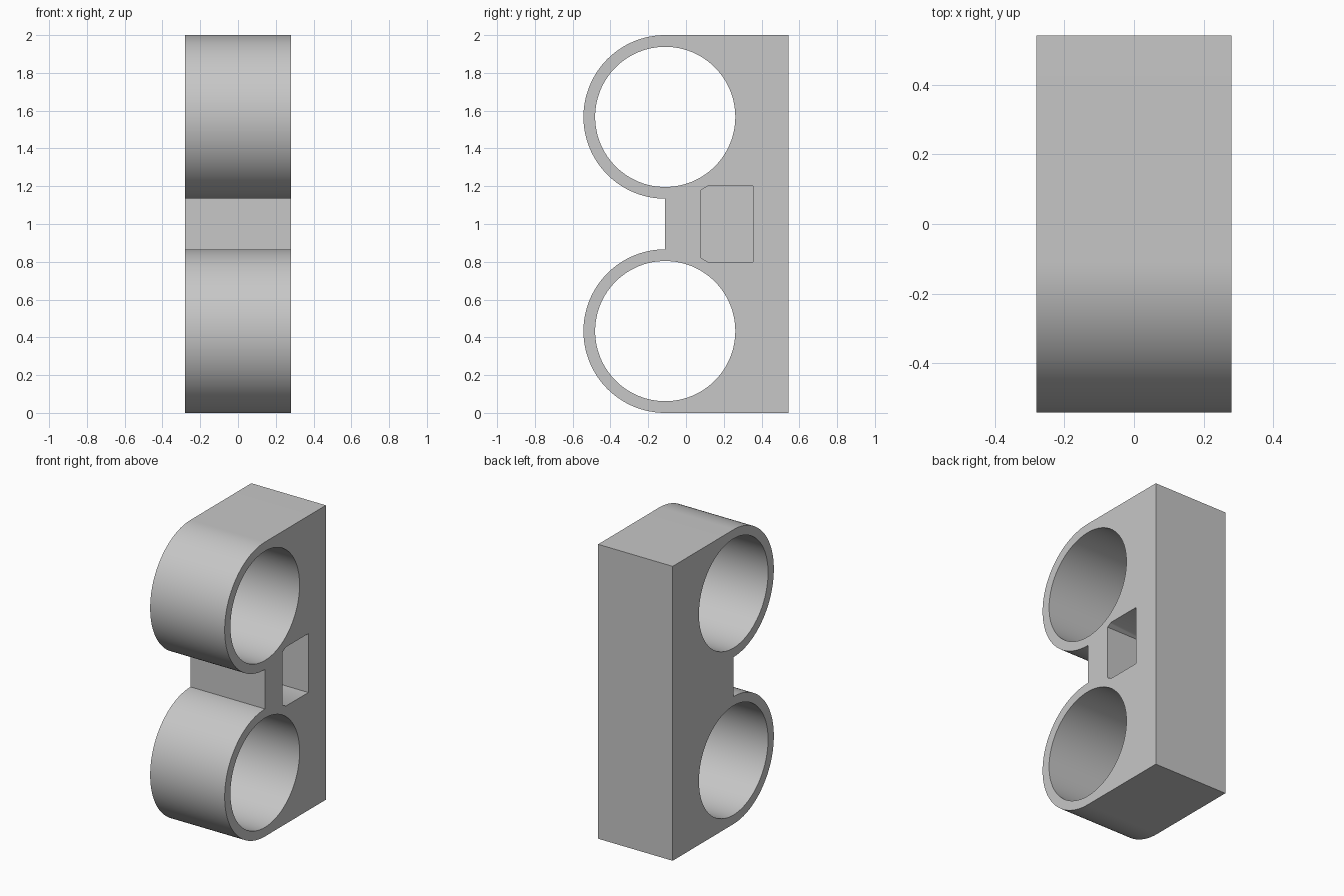
import bpy, bmesh
from math import sin, cos, pi, radians

if "Cube" in bpy.data.objects:
    bpy.data.objects.remove(bpy.data.objects["Cube"], do_unlink=True)

HALF = 0.28              # half width of the whole bracket
RING_Y = -0.11           # ring axis depth
OUTER, BORE = 0.433, 0.371
BACK = 0.543
LOW, HIGH = OUTER, 2 - OUTER
STEPS = 64

grey = bpy.data.materials.new("plain grey")
grey.use_nodes = True
colour = (0.57, 0.57, 0.57, 1)
grey.diffuse_color = colour
grey.node_tree.nodes["Principled BSDF"].inputs["Base Color"].default_value = colour


def arc(z, radius, start, end, steps):
    """Points (y, z) around a ring axis."""
    turns = [start + (end - start) * i / steps for i in range(steps + 1)]
    return [(RING_Y + radius * cos(a), z + radius * sin(a)) for a in turns]


def extrude(name, profile, x0, x1):
    """Solid with a (y, z) profile running from x0 to x1."""
    bm = bmesh.new()
    face = bm.faces.new([bm.verts.new((x0, y, z)) for y, z in profile])
    moved = bmesh.ops.extrude_face_region(bm, geom=[face])["geom"]
    verts = [v for v in moved if isinstance(v, bmesh.types.BMVert)]
    bmesh.ops.translate(bm, verts=verts, vec=(x1 - x0, 0, 0))
    bmesh.ops.recalc_face_normals(bm, faces=bm.faces)
    mesh = bpy.data.meshes.new(name)
    bm.to_mesh(mesh)
    bm.free()
    mesh.materials.append(grey)
    obj = bpy.data.objects.new(name, mesh)
    bpy.context.collection.objects.link(obj)
    return obj


# Bracket body: straight back, two round fronts, flat web between them
outline = [(BACK, 0), (BACK, 2)]
outline += arc(HIGH, OUTER, pi / 2, 3 * pi / 2, STEPS)
outline += arc(LOW, OUTER, pi / 2, 3 * pi / 2, STEPS)
body = extrude("double_ring_bracket", outline, -HALF, HALF)

# Cutters: two through bores and a blind side pocket trimmed by the ring walls
cutters = [extrude("bore_cutter", arc(z, BORE, 0, 2 * pi, 2 * STEPS)[:-1], -0.4, 0.4)
           for z in (LOW, HIGH)]
pocket = [(0.355, 0.8), (0.355, 1.2), (0.115, 1.2), (0.08, 1.18), (0.08, 0.82), (0.115, 0.8)]
cutters.append(extrude("pocket_cutter", pocket, -0.2, 0.4))

bpy.ops.object.select_all(action="DESELECT")
bpy.context.view_layer.objects.active = body
body.select_set(True)
for cutter in cutters:
    cutter.hide_render = True
    cut = body.modifiers.new("cut", "BOOLEAN")
    cut.operation = "DIFFERENCE"
    cut.solver = "EXACT"
    cut.object = cutter
    bpy.ops.object.modifier_apply(modifier=cut.name)
    bpy.data.objects.remove(cutter, do_unlink=True)

bpy.ops.object.shade_smooth_by_angle(angle=radians(30))
